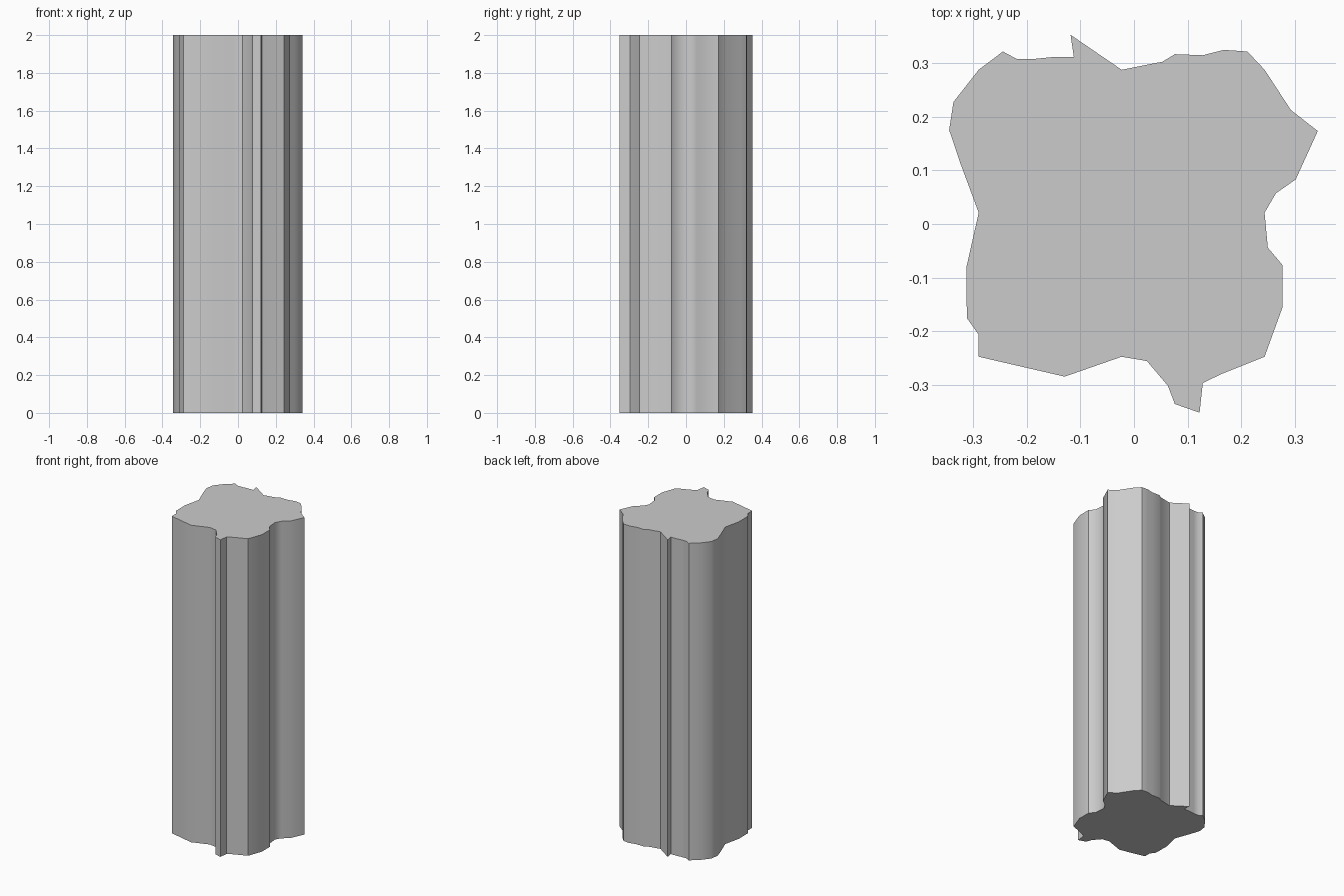
import bpy, bmesh, math

if "Cube" in bpy.data.objects:
    bpy.data.objects.remove(bpy.data.objects["Cube"])

# Irregular cross-section outline, clockwise seen from above
OUTLINE = [
    (-.118, .352), (-.023, .287), (.053, .302), (.076, .316), (.128, .314),
    (.167, .324), (.211, .321), (.243, .287), (.292, .212), (.342, .173),
    (.301, .083), (.264, .057), (.243, .021), (.249, -.044), (.276, -.076),
    (.276, -.156), (.243, -.247), (.163, -.279), (.128, -.296), (.122, -.351),
    (.076, -.335), (.063, -.301), (.024, -.255), (-.023, -.247), (-.129, -.284),
    (-.289, -.247), (-.289, -.206), (-.311, -.175), (-.312, -.081), (-.289, .021),
    (-.322, .110), (-.344, .175), (-.336, .227), (-.289, .287), (-.244, .321),
    (-.218, .307), (-.188, .307), (-.147, .311), (-.112, .311),
]
HEIGHT = 2.0

# Pillar: base outline extruded straight up into a closed prism
bm = bmesh.new()
base = bm.faces.new([bm.verts.new((x, y, 0)) for x, y in OUTLINE])
result = bmesh.ops.extrude_face_region(bm, geom=[base], use_keep_orig=True)
top_verts = [g for g in result["geom"] if isinstance(g, bmesh.types.BMVert)]
bmesh.ops.translate(bm, verts=top_verts, vec=(0, 0, HEIGHT))
bmesh.ops.recalc_face_normals(bm, faces=bm.faces)

mesh = bpy.data.meshes.new("rock_pillar")
bm.to_mesh(mesh)
bm.free()
pillar = bpy.data.objects.new("rock_pillar", mesh)
bpy.context.collection.objects.link(pillar)

# Soft vertical folds, crisp rims and ridges
bpy.context.view_layer.objects.active = pillar
pillar.select_set(True)
bpy.ops.object.shade_smooth_by_angle(angle=math.radians(40))
